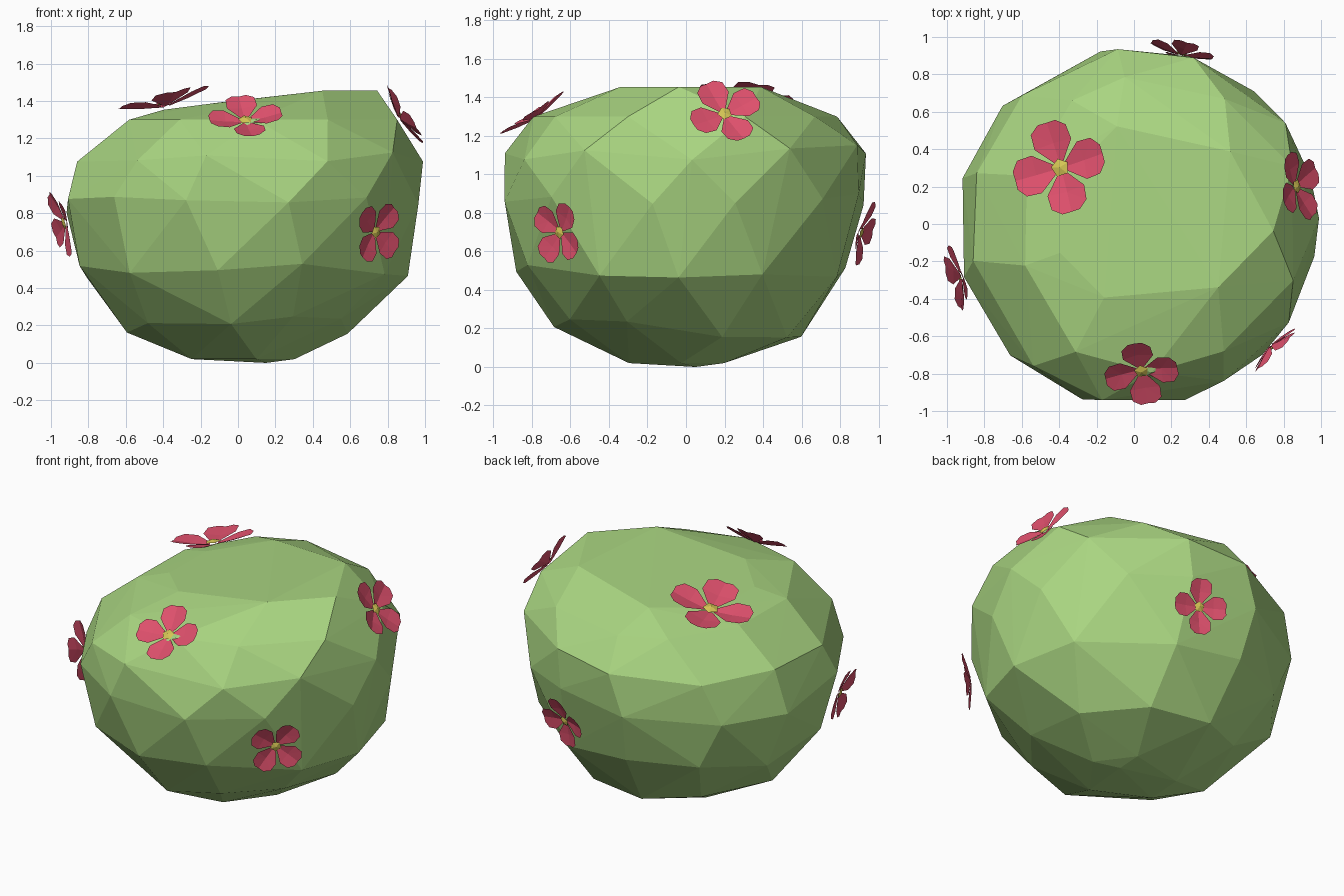
import bpy, bmesh, math, random
from mathutils import Vector

if "Cube" in bpy.data.objects:
    bpy.data.objects.remove(bpy.data.objects["Cube"])

random.seed(7)


def material(name, rgb):
    m = bpy.data.materials.new(name)
    m.diffuse_color = (*rgb, 1)
    m.use_nodes = True
    m.node_tree.nodes["Principled BSDF"].inputs["Base Color"].default_value = m.diffuse_color
    return m


LEAF = material("leaf green", (0.40, 0.67, 0.22))
PETAL = material("petal pink", (0.73, 0.08, 0.15))
POLLEN = material("pollen yellow", (0.66, 0.56, 0.09))


def make_object(name, bm, mats):
    mesh = bpy.data.meshes.new(name)
    bm.to_mesh(mesh)
    bm.free()
    for m in mats:
        mesh.materials.append(m)
    ob = bpy.data.objects.new(name, mesh)
    bpy.context.collection.objects.link(ob)
    return ob


# Bush: lopsided rings (height, x min, x max, y min, y max, sides), hulled into facets
RINGS = [
    (0.02, -0.27, 0.30, -0.31, 0.22, 5),
    (0.20, -0.59, 0.61, -0.68, 0.60, 9),
    (0.50, -0.86, 0.90, -0.88, 0.83, 11),
    (0.85, -0.94, 0.97, -0.97, 0.93, 12),
    (1.12, -0.87, 0.98, -0.95, 0.93, 11),
    (1.30, -0.60, 0.91, -0.79, 0.78, 10),
    (1.40, -0.42, 0.74, -0.42, 0.53, 7),
]
bm = bmesh.new()
bm.verts.new((0.15, 0.05, 0))
for i, (z, x0, x1, y0, y1, n) in enumerate(RINGS):
    for k in range(n):
        a = math.tau * (k + 0.5 * (i % 2) + random.uniform(-0.18, 0.18)) / n
        c, s = math.cos(a), math.sin(a)
        x = c * (x1 if c > 0 else -x0) * 1.01
        y = s * (y1 if s > 0 else -y0) * 1.01
        h = z + (random.uniform(-0.05, 0.05) if 0 < i < 5 else 0)
        if i == len(RINGS) - 1:      # the crown slopes down to the left
            h = min(1.455, 1.405 + 0.13 * x)
        bm.verts.new((x, y, h))
hull = bmesh.ops.convex_hull(bm, input=bm.verts)
bmesh.ops.delete(bm, geom=[v for v in hull["geom_interior"] if v.is_valid], context="VERTS")
bmesh.ops.recalc_face_normals(bm, faces=bm.faces)
make_object("bush", bm, [LEAF])

# Half a petal outline: (along, across, lift), as a share of the flower radius
EDGE = [(0.10, 0.08, 0.03), (0.52, 0.42, 0.15), (0.84, 0.40, 0.21), (1.0, 0.20, 0.20)]
RIDGE = [(0.10, 0, 0.0), (0.55, 0, 0.07), (1.0, 0, 0.17)]


def flower(name, centre, normal, up, r):
    """Four creased, cupped petals around a small yellow heart."""
    n = Vector(normal).normalized()
    u = Vector(up)
    u = (u - n * u.dot(n)).normalized()
    w = n.cross(u)
    c = Vector(centre)
    bm = bmesh.new()

    def vert(a, b, h):
        return bm.verts.new(c + r * (u * a + w * b + n * h))

    for q in range(4):
        t = q * math.pi / 2
        ca, sa = math.cos(t), math.sin(t)

        def petal_vert(a, b, h):
            return vert(a * ca - b * sa, a * sa + b * ca, h)

        ridge = [petal_vert(*p) for p in RIDGE]
        for side in (1, -1):
            e = [petal_vert(a, b * side, h) for a, b, h in EDGE]
            for f in ([ridge[0], ridge[1], e[1], e[0]], [ridge[1], e[2], e[1]],
                      [ridge[1], ridge[2], e[3], e[2]]):
                bm.faces.new(f if side > 0 else f[::-1])
    # yellow heart
    top = vert(0, 0, 0.13)
    rim = [vert(0.2 * math.cos(k * math.tau / 5), 0.2 * math.sin(k * math.tau / 5), 0.07)
           for k in range(5)]
    for k in range(5):
        bm.faces.new((top, rim[k], rim[(k + 1) % 5])).material_index = 1
    make_object(name, bm, [PETAL, POLLEN])


flower("flower_top", (-0.39, 0.30, 1.37), (-0.25, 0.08, 0.97), (-0.3, 0.95, 0), 0.25)
flower("flower_front", (0.04, -0.78, 1.29), (0, -0.55, 0.83), (-0.12, 0.5, 0.4), 0.195)
flower("flower_front_right", (0.73, -0.65, 0.70), (0.7, -0.7, -0.1), (0.5, 0.4, 0.8), 0.17)
flower("flower_right", (0.86, 0.20, 1.31), (0.83, 0.1, 0.55), (0, -0.35, 0.8), 0.19)
flower("flower_left", (-0.92, -0.28, 0.75), (-0.93, -0.25, -0.25), (0, 0.4, 0.9), 0.18)
flower("flower_back", (0.25, 0.90, 0.70), (0.22, 0.95, -0.28), (0.1, 0, 0.95), 0.17)
